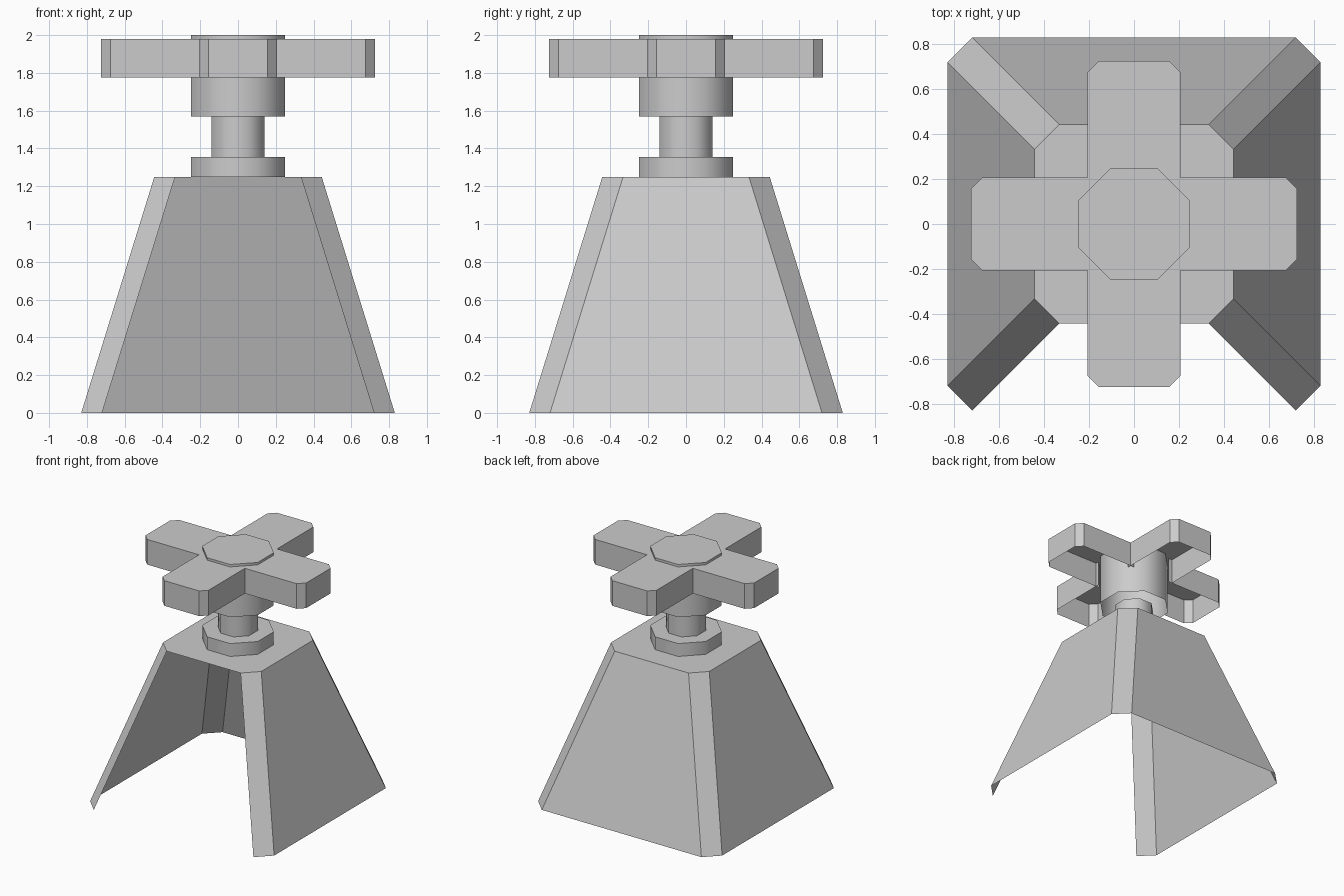
import bpy, math

if "Cube" in bpy.data.objects:
    bpy.data.objects.remove(bpy.data.objects["Cube"])

def prism(name, lower, upper, z0, z1, skip=(), cap=True):
    """Open-bottomed shell between two matching outlines; skip drops side walls."""
    n = len(lower)
    verts = [(x, y, z0) for x, y in lower] + [(x, y, z1) for x, y in upper]
    faces = [(i, (i + 1) % n, n + (i + 1) % n, n + i) for i in range(n) if i not in skip]
    if cap:
        faces.append(tuple(range(n, 2 * n)))
    me = bpy.data.meshes.new(name)
    me.from_pydata(verts, [], faces)
    ob = bpy.data.objects.new(name, me)
    bpy.context.collection.objects.link(ob)
    return ob

def cut_square(h, c):
    """Square of half-width h with corners cut by c; edge 0 is the front."""
    k = h - c
    return [(-k, -h), (k, -h), (h, -k), (h, k), (k, h), (-k, h), (-h, k), (-h, -k)]

def octagon(apothem):
    r = apothem / math.cos(math.pi / 8)
    return [(r * math.cos(a), r * math.sin(a))
            for a in (math.radians(22.5 + 45 * i) for i in range(8))]

# Tapered base shell, front wall and underside open
prism("tapered_base", cut_square(0.83, 0.11), cut_square(0.443, 0.11), 0, 1.25, skip=(0,))

# Turned stem: collar, neck and hub
for name, r, z0, z1 in (("collar", 0.25, 1.25, 1.355),
                        ("neck", 0.14, 1.355, 1.57),
                        ("hub", 0.25, 1.57, 2.0)):
    ob = prism(name, octagon(r), octagon(r), z0, z1)
    bpy.ops.object.select_all(action='DESELECT')
    ob.select_set(True)
    bpy.context.view_layer.objects.active = ob
    bpy.ops.object.shade_smooth_by_angle(angle=math.radians(50))

# Four handle arms, open below and at the inner end
arm = [(0.175, -0.207), (0.675, -0.207), (0.725, -0.157),
       (0.725, 0.157), (0.675, 0.207), (0.175, 0.207)]
for i, side in enumerate(("right", "back", "left", "front")):
    ob = prism("handle_arm_" + side, arm, arm, 1.775, 1.98, skip=(5,))
    ob.rotation_euler.z = i * math.pi / 2
